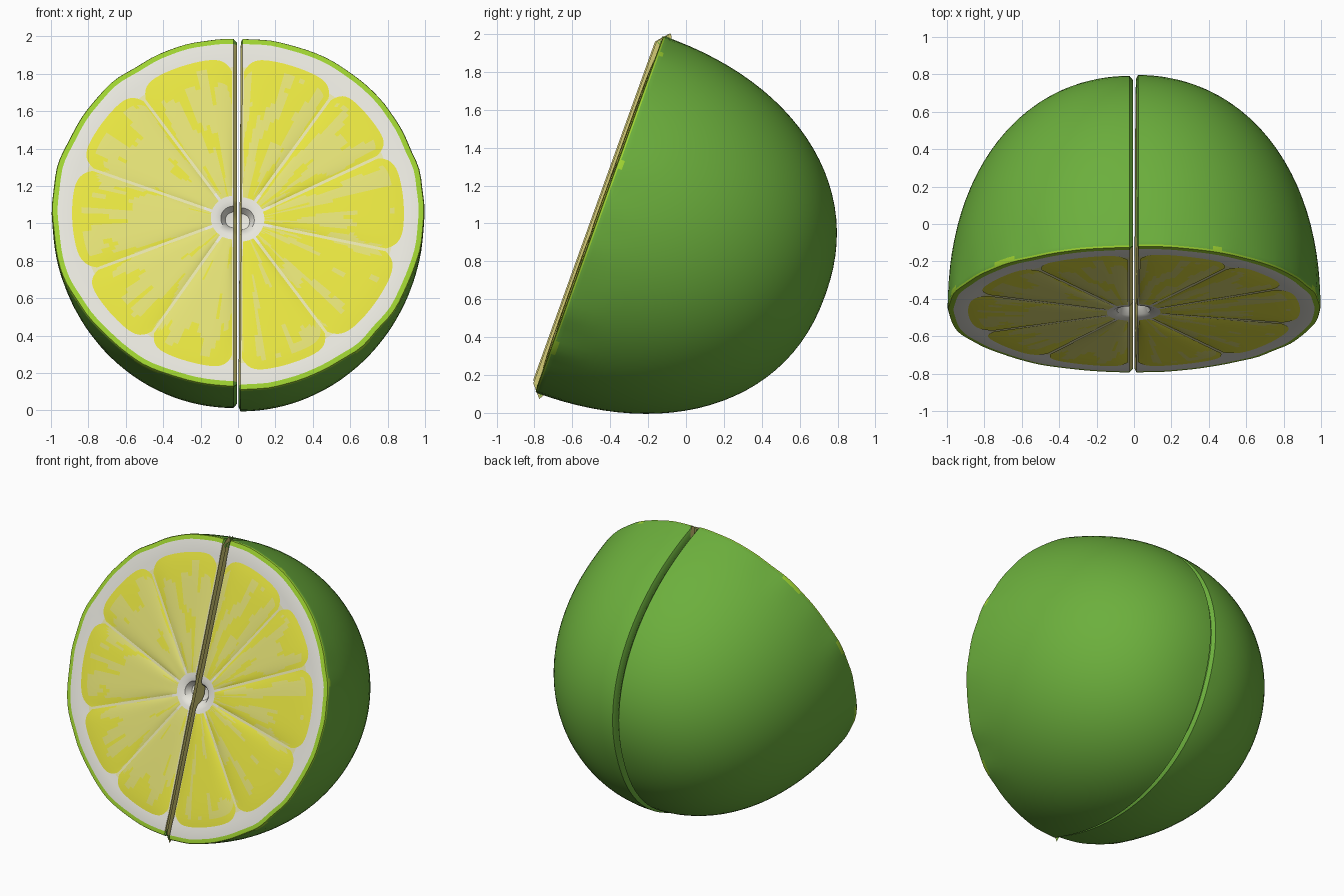
import bpy, bmesh, math
from mathutils import Vector, noise

if "Cube" in bpy.data.objects:
    bpy.data.objects.remove(bpy.data.objects["Cube"])

def mat(name, col):
    m = bpy.data.materials.new(name)
    m.diffuse_color = (*col, 1)
    m.use_nodes = True
    m.node_tree.nodes["Principled BSDF"].inputs["Base Color"].default_value = m.diffuse_color
    return m

MATS = [mat("green_skin", (0.15, 0.43, 0.046)),
        mat("lime_rim", (0.34, 0.64, 0.03)),
        mat("white_pith", (0.84, 0.83, 0.76)),
        mat("pale_membrane", (0.80, 0.78, 0.42)),
        mat("yellow_flesh", (0.80, 0.78, 0.052)),
        mat("pale_flesh", (0.77, 0.75, 0.18)),
        mat("cut_wall", (0.66, 0.60, 0.18))]
SKIN, RIM, PITH, MEMB, FLESH, PALE, WALL = range(7)

TILT = math.atan2(0.68, 1.89)
U = Vector((0, math.sin(TILT), math.cos(TILT)))    # up along the cut face
N = Vector((0, -math.cos(TILT), math.sin(TILT)))   # out of the cut face
DEPTH = 1.27
FULL = 2.18                                        # roundness of the back

def placer(side):
    """Cut-face coordinates (x, v, d) to world for one half."""
    if side < 0:
        centre, sx, sv, gap, lean = Vector((0, -0.456, 1.057)) + 0.008 * N, 0.972, 0.99, -0.024, 0.0
    else:
        centre, sx, sv, gap, lean = Vector((0, -0.46, 1.05)), 0.978, 1.0, 0.019, 0.006
    def place(x, v, d):
        r = math.hypot(x, v)
        if d > -0.2:
            v -= 0.035 * max(0, 1 - r) * (1 + d / 0.2)   # core sits a little low
        return centre + Vector((x * sx + gap + lean * v, 0, 0)) + U * (v * sv) + N * d
    return place

def finish(name, bm, angle):
    me = bpy.data.meshes.new(name)
    bm.to_mesh(me)
    bm.free()
    for m in MATS:
        me.materials.append(m)
    ob = bpy.data.objects.new(name, me)
    bpy.context.collection.objects.link(ob)
    bpy.ops.object.select_all(action='DESELECT')
    ob.select_set(True)
    bpy.context.view_layer.objects.active = ob
    bpy.ops.object.shade_smooth_by_angle(angle=math.radians(angle))

def wall_border(bm, wall, thickness, depth):
    """Inset the wall; the border is green where it meets green."""
    ring = bmesh.ops.inset_individual(bm, faces=[wall], thickness=thickness, depth=depth,
                                      use_even_offset=False)["faces"]
    ring_set = set(ring)
    for f in ring:
        f.material_index = WALL
    for f in ring:
        if any(g not in ring_set and g.material_index in (SKIN, RIM)
               for e in f.edges for g in e.link_faces):
            f.material_index = SKIN

def fruit_half(name, side, a0, a1):
    """Peel, pith and core: a half revolution closed by the cut wall."""
    prof = [(0, -0.07, PITH), (0.045, -0.055, PITH), (0.07, -0.012, PITH),
            (0.10, 0.0, PITH), (0.17, -0.003, MEMB), (0.84, -0.005, PITH),
            (0.89, 0.0, PITH), (0.968, 0.0, RIM), (0.996, -0.004, RIM),
            (1.0, -0.014, SKIN), (1.0, -0.035, SKIN)]
    steps = 26
    for i in range(1, steps + 1):
        t = math.sin(i / steps * math.pi / 2)
        prof.append(((1 - t ** FULL) ** (1 / FULL) if i < steps else 0, -DEPTH * t, SKIN))
    place = placer(side)
    bm = bmesh.new()
    seg = 60
    cols, tint = [], []
    for j in range(seg + 1):
        a = math.radians(a0 + (a1 - a0) * j / seg)
        w = noise.noise((math.cos(a) * 5, math.sin(a) * 5, side * 3))
        tint.append(w > 0.2)
        col = []
        for r, d, _ in prof:
            if r > 0.9:   # slightly uneven rim
                r *= 1 + 0.016 * w * max(0, 1 + d / 0.22)
            col.append(bm.verts.new(place(r * math.cos(a), r * math.sin(a), d)))
        cols.append(col)
    for j in range(seg):
        c0, c1 = cols[j], cols[j + 1]
        for i in range(len(prof) - 1):
            f = bm.faces.new((c0[i], c0[i + 1], c1[i + 1], c1[i]))
            f.material_index = RIM if i == 9 and tint[j] else prof[i][2]
    wall = bm.faces.new(cols[0] + cols[-1][-2:0:-1])
    wall.material_index = WALL
    bmesh.ops.remove_doubles(bm, verts=bm.verts, dist=0.0005)
    bmesh.ops.recalc_face_normals(bm, faces=bm.faces)
    # bevelled edge, then a flat green border round the wall
    wall = next(f for f in bm.faces if f.material_index == WALL)
    wall_border(bm, wall, 0.022, 0.018 if side < 0 else 0.010)
    wall_border(bm, wall, 0.045, 0)
    finish(name, bm, 35)

def segment(name, side, a0, a1):
    """One pillowy flesh wedge with radial pale streaks."""
    place = placer(side)
    bm = bmesh.new()
    nr, nt = 30, 26
    mid, half = math.radians((a0 + a1) / 2), math.radians((a1 - a0) / 2)
    grid = []
    for i in range(nr + 1):
        s = i / nr
        row = []
        for j in range(nt + 1):
            t = -math.cos(math.pi * j / nt)          # denser near the seams
            outer = 0.888 * (1 - 0.085 * abs(t) ** 7)
            r = 0.125 + (outer - 0.125) * s
            a = mid + t * (half - 0.008 / r)
            edge = (1 - abs(t) ** 4) * (1 - s ** 10) * (1 - (1 - s) ** 10)
            row.append(bm.verts.new(place(r * math.cos(a), r * math.sin(a), 0.0005 + 0.009 * edge)))
        grid.append(row)
    for i in range(nr):
        for j in range(nt):
            f = bm.faces.new((grid[i][j], grid[i + 1][j], grid[i + 1][j + 1], grid[i][j + 1]))
            s, t = (i + 0.5) / nr, -math.cos(math.pi * (j + 0.5) / nt)
            a = mid + t * half
            n = noise.noise((a * 9, s * 2.6, side * 5.3))
            n += 0.4 * noise.noise((a * 20, s * 4, 9.1))
            # left half paler towards the core, right half paler at the top
            bias = 0.38 - 0.7 * s ** 3 if side < 0 else -0.12 + 0.2 * math.sin(a)
            f.material_index = PALE if n + bias > 0 and s < 0.93 else FLESH
    finish(name, bm, 60)

# the two halves and their five segments each
fruit_half("left_peel", -1, 90, 270)
fruit_half("right_peel", 1, -90, 90)
for label, side, cuts in (("left", -1, (90, 127, 162, 203, 237, 270)),
                          ("right", 1, (-90, -55, -14, 24, 54, 90))):
    for k in range(5):
        segment(f"{label}_segment_{k + 1}", side, cuts[k], cuts[k + 1])
